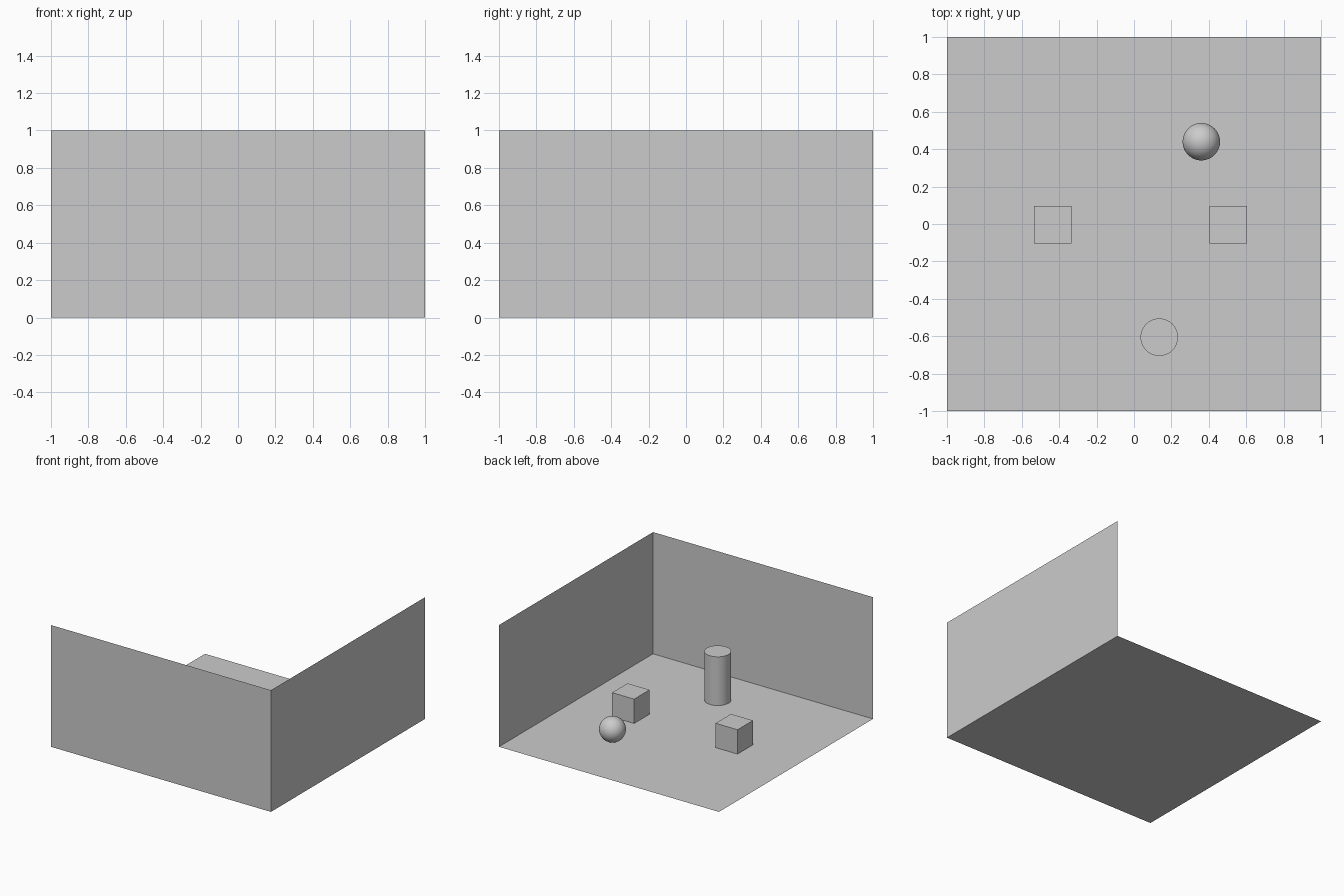
import bpy
from math import pi

if "Cube" in bpy.data.objects:
    bpy.data.objects.remove(bpy.data.objects["Cube"])


def name_last(name):
    ob = bpy.context.object
    ob.name = name
    return ob


def panel(name, loc, rot, scale):
    # flat sheet, scaled before rotation
    bpy.ops.mesh.primitive_plane_add(size=1, location=loc, rotation=rot)
    ob = name_last(name)
    ob.scale = (scale[0], scale[1], 1)


# Room: floor and two walls (front and right)
panel("floor", (0, 0, 0), (0, 0, 0), (2, 2))
panel("front_wall", (0, -1, 0.5), (-pi / 2, 0, 0), (2, 1))
panel("right_wall", (1, 0, 0.5), (0, -pi / 2, 0), (1, 2))

# Two small cubes
for name, x in (("left_cube", -0.435), ("right_cube", 0.505)):
    bpy.ops.mesh.primitive_cube_add(size=0.2, location=(x, -0.005, 0.105))
    name_last(name)

# Ball
bpy.ops.mesh.primitive_uv_sphere_add(segments=48, ring_count=24, radius=0.1,
                                     location=(0.36, 0.44, 0.102))
name_last("ball")
bpy.ops.object.shade_smooth()

# Upright cylinder
bpy.ops.mesh.primitive_cylinder_add(vertices=48, radius=0.1, depth=0.4,
                                    location=(0.135, -0.605, 0.204))
name_last("cylinder")
bpy.ops.object.shade_smooth_by_angle()
